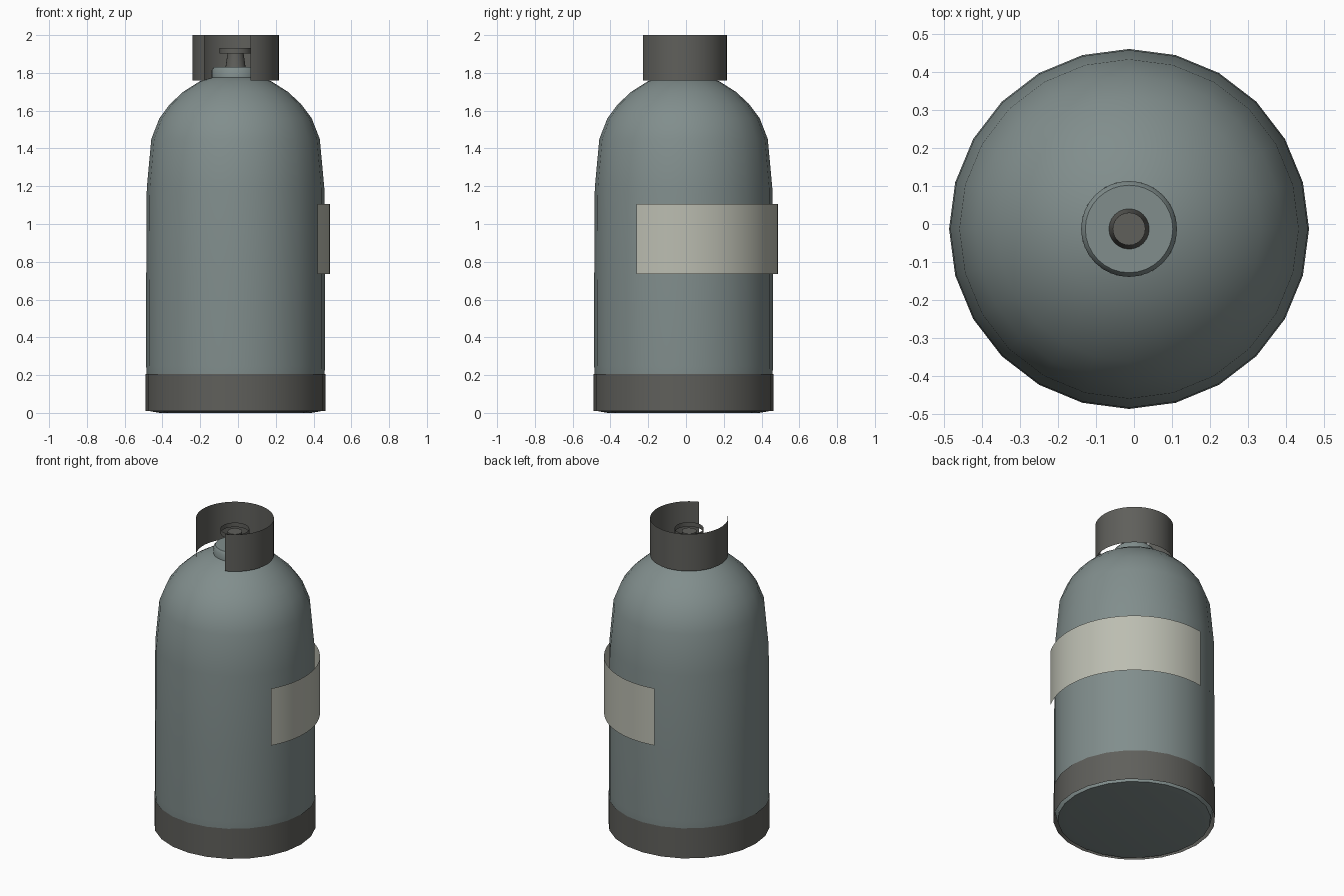
import bpy, bmesh, math

if "Cube" in bpy.data.objects:
    bpy.data.objects.remove(bpy.data.objects["Cube"])

C = -0.013  # tank axis in x and y (label sticks out on the other side)


def material(name, rgb):
    m = bpy.data.materials.new(name)
    m.diffuse_color = (*rgb, 1)
    m.use_nodes = True
    m.node_tree.nodes["Principled BSDF"].inputs["Base Color"].default_value = m.diffuse_color
    return m


PAINT = material("grey_green_paint", (0.22, 0.27, 0.265))
STEEL = material("dark_steel", (0.115, 0.115, 0.105))
CREAM = material("cream_label", (0.5, 0.51, 0.44))


def lathe(name, profile, mat, sides=24, start=0.0, end=360.0, smooth=40):
    """Sweep an (r, z) profile about the tank axis, fully or over an arc."""
    full = end - start >= 360
    count = sides if full else sides + 1
    bm = bmesh.new()
    rings = []
    for r, z in profile:
        if r == 0:
            rings.append([bm.verts.new((C, C, z))] * count)
            continue
        ring = []
        for i in range(count):
            a = math.radians(start + (end - start) * i / sides)
            ring.append(bm.verts.new((C + r * math.cos(a), C + r * math.sin(a), z)))
        rings.append(ring)
    for lo, hi in zip(rings, rings[1:]):
        for i in range(sides):
            j = (i + 1) % count
            quad = list(dict.fromkeys((lo[i], lo[j], hi[j], hi[i])))
            bm.faces.new(quad)
    me = bpy.data.meshes.new(name)
    bm.to_mesh(me)
    bm.free()
    me.materials.append(mat)
    ob = bpy.data.objects.new(name, me)
    bpy.context.collection.objects.link(ob)
    bpy.ops.object.select_all(action='DESELECT')
    ob.select_set(True)
    bpy.context.view_layer.objects.active = ob
    bpy.ops.object.shade_smooth_by_angle(angle=math.radians(smooth))
    return ob


# Tank with domed shoulder
lathe("tank_body", [(0, 0), (0.40, 0), (0.45, 0.008), (0.468, 0.08), (0.473, 0.25),
                    (0.473, 0.70), (0.47, 1.19), (0.446, 1.45), (0.403, 1.56),
                    (0.347, 1.635), (0.277, 1.70), (0.19, 1.755), (0.126, 1.775)],
      PAINT, smooth=60)

# Neck boss on top of the shoulder
lathe("neck_boss", [(0.126, 1.77), (0.126, 1.815), (0.115, 1.83), (0, 1.83)], PAINT, sides=32)

# Foot ring, a thin sheet band
lathe("foot_ring", [(0.476, 0.01), (0.476, 0.205)], STEEL)

# Guard collar, a thin sheet with an opening at the front left
lathe("guard_collar", [(0.229, 1.76), (0.229, 2.0)], STEEL, sides=58, start=-70, end=224.4)

# Valve stem and handwheel band
lathe("valve_stem", [(0.053, 1.83), (0.043, 1.90), (0.043, 1.915), (0, 1.915)], STEEL)
lathe("valve_handwheel", [(0.085, 1.903), (0.085, 1.932)], STEEL)

# Wrap-around blank label
lathe("label_band", [(0.50, 0.735), (0.50, 1.105)], CREAM, sides=32, start=-30, end=101)
